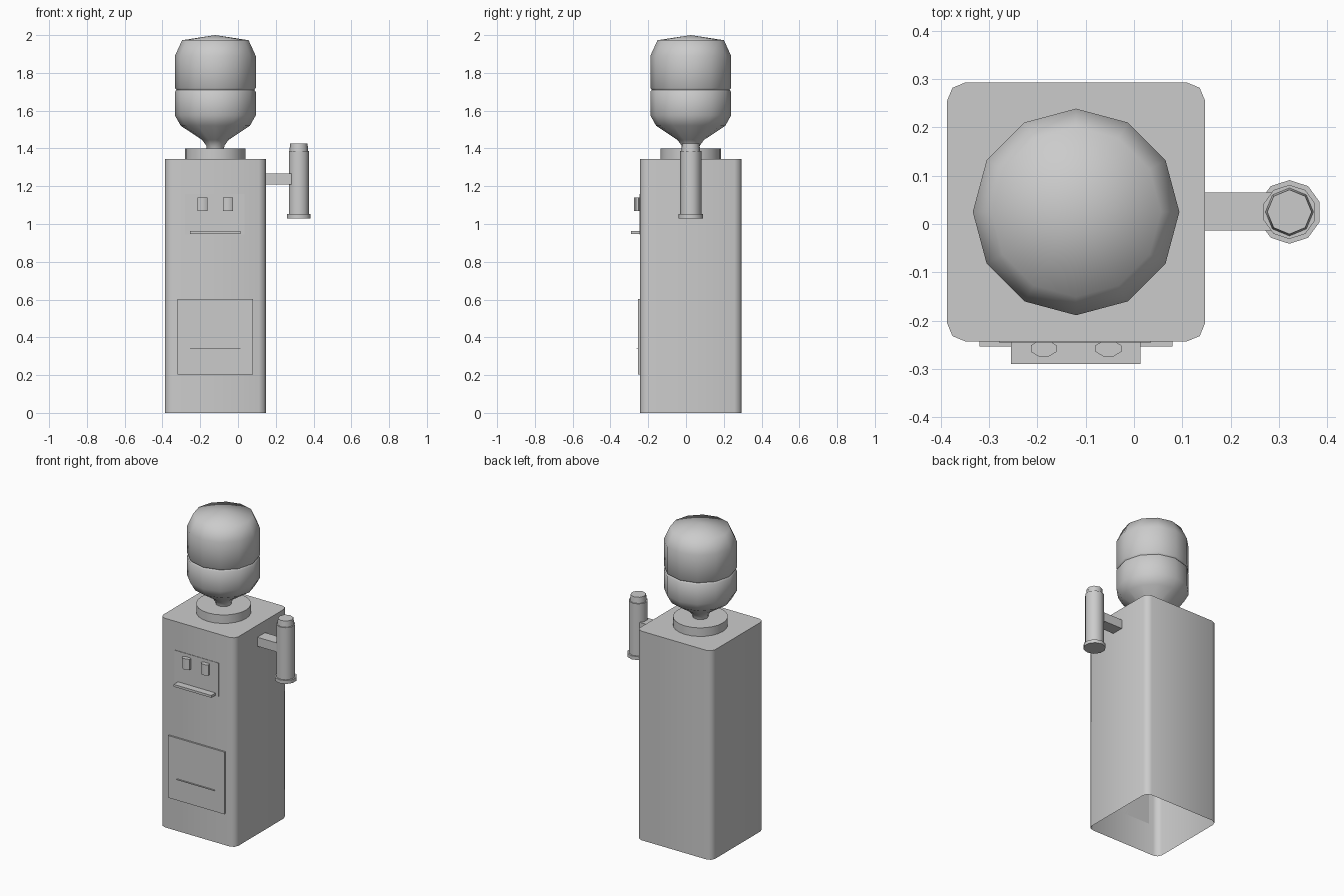
import bpy, bmesh, math

if "Cube" in bpy.data.objects:
    bpy.data.objects.remove(bpy.data.objects["Cube"])

grey = bpy.data.materials.new("light grey")
grey.diffuse_color = (0.6, 0.6, 0.6, 1)
grey.use_nodes = True
grey.node_tree.nodes["Principled BSDF"].inputs["Base Color"].default_value = grey.diffuse_color
CX, CY = -0.12, 0.025      # centre of cabinet and bottle
FRONT = -0.243             # cabinet front plane


def finish(name, bm, angle=None):
    bmesh.ops.recalc_face_normals(bm, faces=bm.faces)
    me = bpy.data.meshes.new(name)
    bm.to_mesh(me)
    bm.free()
    me.materials.append(grey)
    ob = bpy.data.objects.new(name, me)
    bpy.context.collection.objects.link(ob)
    if angle:
        bpy.ops.object.select_all(action='DESELECT')
        ob.select_set(True)
        bpy.context.view_layer.objects.active = ob
        bpy.ops.object.shade_smooth_by_angle(angle=math.radians(angle))
    return ob


def fill_box(bm, lo, hi):
    bmesh.ops.create_cube(bm, size=1)
    for v in bm.verts:
        for i in range(3):
            v.co[i] = lo[i] if v.co[i] < 0 else hi[i]


def box(name, lo, hi):
    bm = bmesh.new()
    fill_box(bm, lo, hi)
    return finish(name, bm)


def lathe(name, x, y, profile, sides, start=0.0, sy=1.0, angle=45):
    """Turn a list of (radius, height) points; radius 0 makes a pole."""
    bm = bmesh.new()
    rings = []
    for r, z in profile:
        n = sides if r > 0 else 1
        rings.append([bm.verts.new((x + r * math.cos(start + k * math.tau / sides),
                                    y + sy * r * math.sin(start + k * math.tau / sides), z))
                      for k in range(n)])
    for a, b in zip(rings, rings[1:]):
        for k in range(sides):
            j = (k + 1) % sides
            quad = [a[k % len(a)], a[j % len(a)], b[j % len(b)], b[k % len(b)]]
            bm.faces.new(list(dict.fromkeys(quad)))
    for ring in (rings[0], rings[-1]):
        if len(ring) > 1:
            bm.faces.new(ring)
    return finish(name, bm, angle)


# Cabinet: rounded upright edges, open underneath
bm = bmesh.new()
fill_box(bm, (-0.387, FRONT, 0), (0.147, 0.293, 1.345))
upright = [e for e in bm.edges if abs(e.verts[0].co.z - e.verts[1].co.z) > 1]
bmesh.ops.bevel(bm, geom=upright, offset=0.037, segments=2, profile=0.5, affect='EDGES')
bmesh.ops.delete(bm, geom=[f for f in bm.faces if f.calc_center_median().z < 0.01],
                 context='FACES_ONLY')
finish("cabinet", bm, 50)

# Collar and water bottle
lathe("bottle_collar", CX, CY, [(0.16, 1.345), (0.16, 1.40)], 24)
lathe("water_bottle", CX, CY,
      [(0.045, 1.39), (0.048, 1.415), (0.07, 1.445), (0.183, 1.52), (0.214, 1.575),
       (0.214, 1.70), (0.206, 1.71), (0.214, 1.72), (0.214, 1.89), (0.176, 1.973),
       (0.0, 2.0)], 12, angle=60)

# Tap panel, taps and drip tray
box("tap_panel", (-0.28, FRONT - 0.003, 0.945), (0.035, FRONT, 1.16))
for side, x in (("left", -0.187), ("right", -0.053)):
    lathe(side + "_tap", x, -0.258, [(0.029, 1.07), (0.029, 1.14)], 8,
          math.pi / 8, 0.6, angle=50)
box("drip_tray", (-0.255, -0.29, 0.948), (0.013, FRONT, 0.963))

# Cupboard door and its thin pull
box("cupboard_door", (-0.32, -0.254, 0.203), (0.08, FRONT, 0.603))
box("door_pull", (-0.255, -0.262, 0.338), (0.013, -0.25, 0.342))

# Cup holder on its side arm
box("holder_arm", (0.14, -0.013, 1.21), (0.285, 0.065, 1.268))
lathe("holder_base", 0.322, CY, [(0.066, 1.03), (0.066, 1.052)], 10, math.pi / 2)
lathe("cup_tube", 0.322, CY, [(0.056, 1.05), (0.056, 1.387)], 10, math.pi / 2)
lathe("tube_cap", 0.322, CY, [(0.05, 1.385), (0.046, 1.425)], 8)
